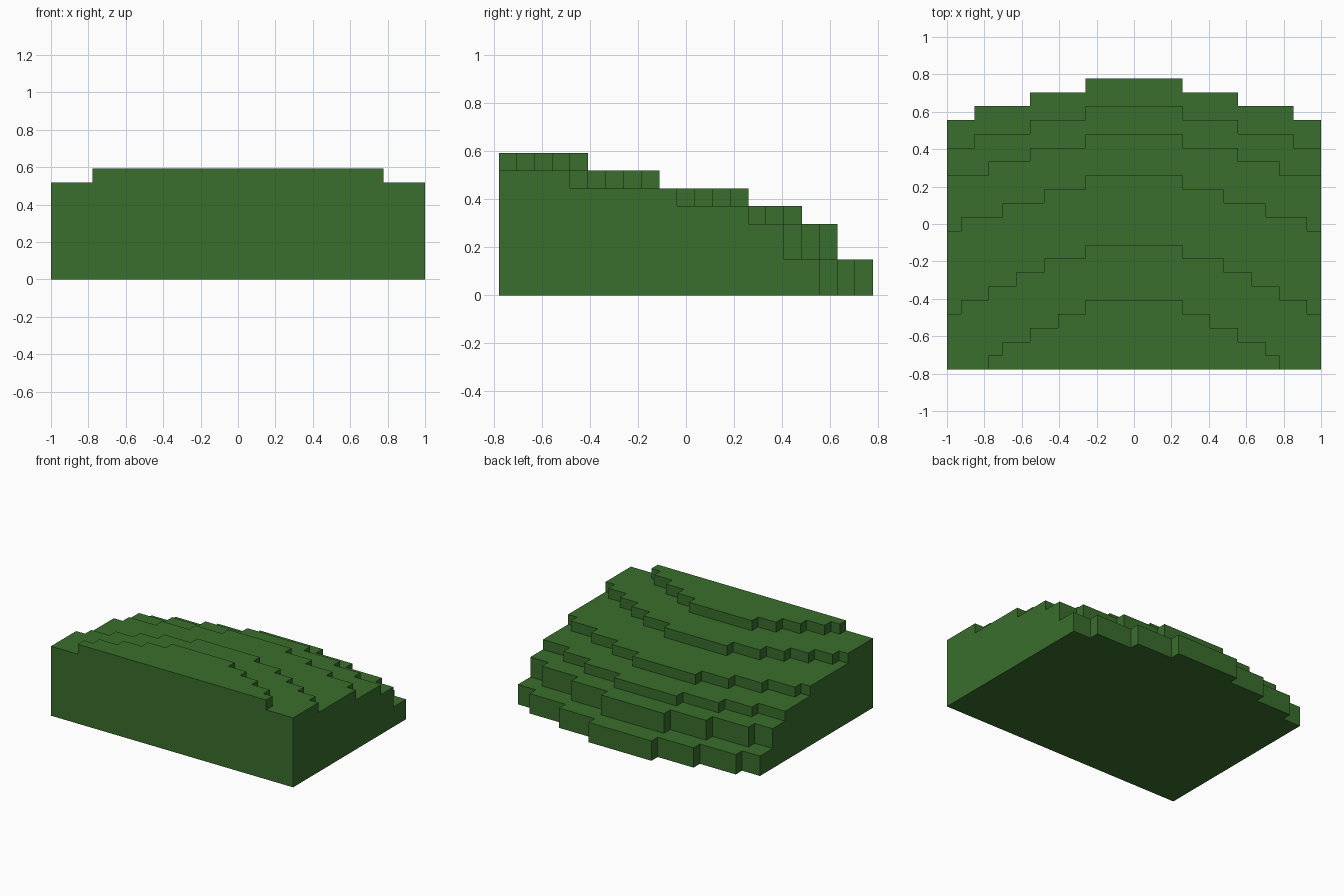
import bpy, bmesh, math
from mathutils import Vector

cube = bpy.data.objects.get("Cube")
if cube:
    bpy.data.objects.remove(cube, do_unlink=True)

U = 2 / 27                      # one block
NX, NY, NZ = 27, 21, 8          # hill size in blocks

# Terraces: top height, middle depth, and half widths where the edge steps back a block
TERRACES = [
    (2, 21, (3.5, 7.5, 11.5)),
    (4, 19, (3.5, 7.5, 11.5)),
    (5, 17, (3.5, 7.5, 10.5)),
    (6, 14, (3.5, 6.5, 9.5, 12.5)),
    (7, 9, (3.5, 6.5, 8.5, 10.5, 12.5)),
    (8, 5, (3.5, 5.5, 7.5, 9.5, 10.5)),
]


def height(i, j):
    """Height in blocks of the column at grid cell i, j."""
    if not (0 <= i < NX and 0 <= j < NY):
        return 0
    x = abs(i + 0.5 - NX / 2)
    return max((top for top, depth, steps in TERRACES
                if j < depth - sum(x > s for s in steps)), default=0)


def filled(i, j, k):
    return 0 <= k < height(i, j)


def add_face(bm, cell, axis, sign):
    """Add the exposed square of a block on one side."""
    normal, a, b = Vector(), Vector(), Vector()
    normal[axis] = sign / 2
    a[(axis + 1) % 3] = 0.5
    b[(axis + 2) % 3] = sign * 0.5
    c = Vector(cell) + Vector((0.5, 0.5, 0.5)) + normal
    corners = [c - a - b, c + a - b, c + a + b, c - a + b]
    offset = Vector((NX / 2, NY / 2, 0))
    bm.faces.new([bm.verts.new((p - offset) * U) for p in corners])


# Outer shell of the stepped hill, with flat areas merged
bm = bmesh.new()
for i in range(NX):
    for j in range(NY):
        for k in range(height(i, j)):
            for axis in range(3):
                for sign in (-1, 1):
                    n = [i, j, k]
                    n[axis] += sign
                    if not filled(*n):
                        add_face(bm, (i, j, k), axis, sign)
bmesh.ops.remove_doubles(bm, verts=bm.verts[:], dist=U / 100)
bmesh.ops.dissolve_limit(bm, angle_limit=math.radians(1),
                         verts=bm.verts[:], edges=bm.edges[:])
bmesh.ops.recalc_face_normals(bm, faces=bm.faces[:])

mesh = bpy.data.meshes.new("terraced_hill")
bm.to_mesh(mesh)
bm.free()
hill = bpy.data.objects.new("terraced_hill", mesh)
bpy.context.collection.objects.link(hill)

# Grass colour
grass = bpy.data.materials.new("grass_green")
grass.use_nodes = True
color = (0.042, 0.156, 0.026, 1)
grass.diffuse_color = color
bsdf = next(n for n in grass.node_tree.nodes if n.type == 'BSDF_PRINCIPLED')
bsdf.inputs["Base Color"].default_value = color
bsdf.inputs["Roughness"].default_value = 0.9
mesh.materials.append(grass)
